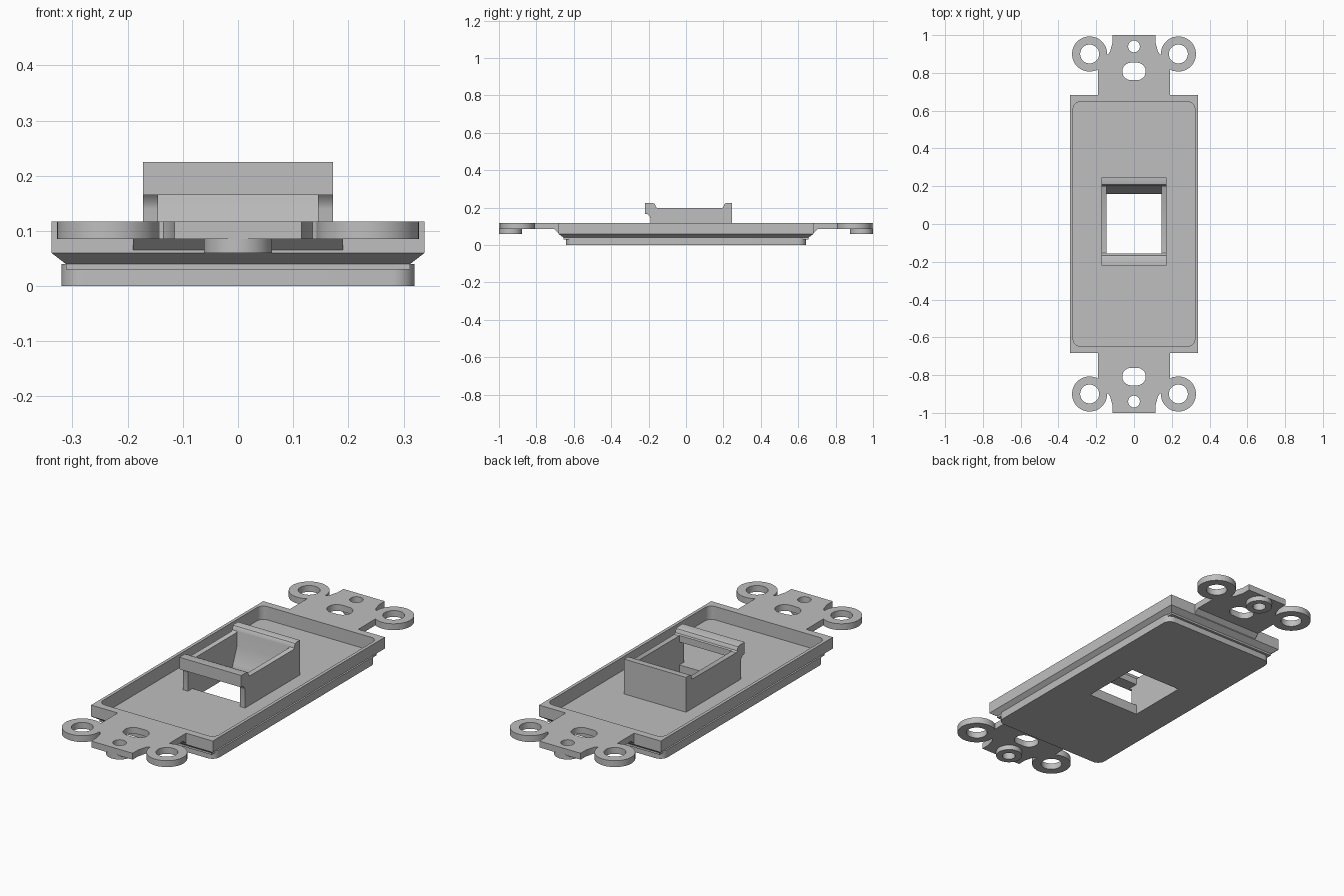
import bpy, bmesh
from math import sin, cos, pi
from mathutils import Vector

if "Cube" in bpy.data.objects:
    bpy.data.objects.remove(bpy.data.objects["Cube"])

GREY = (0.52, 0.52, 0.52, 1)
plastic = bpy.data.materials.new("grey plastic")
plastic.use_nodes = True
plastic.diffuse_color = GREY
plastic.node_tree.nodes["Principled BSDF"].inputs["Base Color"].default_value = GREY


def solid(name, loops):
    """Closed solid lofted through matching loops of 3D points."""
    bm = bmesh.new()
    rings = [[bm.verts.new(p) for p in loop] for loop in loops]
    n = len(rings[0])
    for a, b in zip(rings, rings[1:]):
        for i in range(n):
            j = (i + 1) % n
            bm.faces.new((a[i], a[j], b[j], b[i]))
    bm.faces.new(rings[0])
    bm.faces.new(rings[-1])
    bmesh.ops.recalc_face_normals(bm, faces=bm.faces[:])
    mesh = bpy.data.meshes.new(name)
    bm.to_mesh(mesh)
    bm.free()
    mesh.materials.append(plastic)
    obj = bpy.data.objects.new(name, mesh)
    bpy.context.collection.objects.link(obj)
    return obj


def prism(name, outline, z0, z1):
    return solid(name, [[(x, y, z) for x, y in outline] for z in (z0, z1)])


def side_prism(name, profile, half_width):
    """Extrude a (y, z) profile across x."""
    return solid(name, [[(x, y, z) for y, z in profile] for x in (-half_width, half_width)])


def rounded(hx, hy, r, cx=0, cy=0, seg=8):
    """Rounded rectangle outline; a circle or a slot when r fills it."""
    pts = []
    for k, (sx, sy) in enumerate(((1, 1), (-1, 1), (-1, -1), (1, -1))):
        for i in range(seg + 1):
            a = (k + i / seg) * pi / 2
            p = Vector((cx + sx * (hx - r) + r * cos(a), cy + sy * (hy - r) + r * sin(a)))
            if not pts or (p - pts[-1]).length > 1e-5:
                pts.append(p)
    if (pts[0] - pts[-1]).length < 1e-5:
        pts.pop()
    return pts


def circle(r, cx, cy):
    return rounded(r, r, r, cx, cy, 12)


def bake(obj):
    deps = bpy.context.evaluated_depsgraph_get()
    mesh = bpy.data.meshes.new_from_object(obj.evaluated_get(deps))
    obj.modifiers.clear()
    obj.data = mesh


def combine(obj, others, operation, keep=False):
    for other in others:
        mod = obj.modifiers.new("bool", 'BOOLEAN')
        mod.operation, mod.solver, mod.object = operation, 'EXACT', other
        bake(obj)
        if not keep:
            bpy.data.objects.remove(other)


# Frame: vertical rim with a chamfered underside
def rect(hx, hy, z):
    return [(hx, hy, z), (-hx, hy, z), (-hx, -hy, z), (hx, -hy, z)]


faceplate = solid("faceplate", [rect(0.312, 0.655, 0.03), rect(0.312, 0.655, 0.04),
                                rect(0.338, 0.683, 0.06), rect(0.338, 0.683, 0.117)])
raised_panel = prism("raised_panel", rounded(0.32, 0.642, 0.04), 0, 0.04)
combine(faceplate, [raised_panel], 'UNION')
recess = prism("recess", rounded(0.322, 0.646, 0.035), 0.05, 0.3)
combine(faceplate, [recess], 'DIFFERENCE')

# Jack housing: side profile with a hooked front lip and a rounded rear lip
housing = side_prism("jack_housing", [
    (-0.19, 0.05), (-0.19, 0.14), (-0.193, 0.153), (-0.205, 0.165), (-0.22, 0.165),
    (-0.22, 0.225), (-0.18, 0.225), (-0.168, 0.221), (-0.163, 0.212), (-0.161, 0.203),
    (-0.153, 0.197), (0.192, 0.197), (0.2, 0.202), (0.203, 0.214), (0.208, 0.222),
    (0.216, 0.225), (0.245, 0.225), (0.245, 0.05)], 0.172)

# Jack opening through the housing and panel, with a sloped rear wall
opening = side_prism("opening", [(-0.155, -0.1), (-0.155, 0.4), (0.2, 0.4),
                                 (0.2, 0.13), (0.16, 0.03), (0.16, -0.1)], 0.145)
front_gap = side_prism("front_gap", [(-0.3, 0.0), (-0.3, 0.165), (-0.1, 0.165), (-0.1, 0.0)], 0.145)
combine(housing, [opening], 'DIFFERENCE', keep=True)
combine(housing, [front_gap], 'DIFFERENCE')
combine(faceplate, [opening], 'DIFFERENCE')

# Mounting ears: necked tab, two rings and a screw boss
half = [(0.19, 0.683), (0.19, 0.9), (0.15, 0.895), (0.135, 0.9), (0.126, 0.915),
        (0.121, 0.935), (0.115, 0.955), (0.115, 1.0)]
ears = prism("mounting_ears", half + [(-x, y) for x, y in reversed(half)], 0.085, 0.117)
combine(ears, [prism("ring", circle(0.093, s * 0.235, 0.9), 0.085, 0.117) for s in (1, -1)], 'UNION')
combine(ears, [prism("boss", circle(0.062, 0, 0.938), 0.06, 0.1)], 'UNION')
holes = [prism("ring_hole", circle(0.05, s * 0.235, 0.9), -0.1, 0.3) for s in (1, -1)]
holes += [prism("screw_hole", circle(0.031, 0, 0.94), -0.1, 0.3),
          prism("slot", rounded(0.062, 0.046, 0.045, 0, 0.808), -0.1, 0.3)]
combine(ears, holes, 'DIFFERENCE')

# Sloped gussets under the ear necks
gusset = side_prism("ear_gussets", [(0.683, 0.065), (0.683, 0.085), (0.705, 0.085)], 0.19)

# Mirror the end parts to the other end
for obj in (ears, gusset):
    mod = obj.modifiers.new("mirror", 'MIRROR')
    mod.use_axis = (False, True, False)
    mod.use_clip = False
    mod.use_mirror_merge = False
    bake(obj)

# Smooth the rounded walls, keep the edges sharp
bpy.ops.object.select_all(action='DESELECT')
for obj in (faceplate, housing, ears, gusset):
    obj.select_set(True)
bpy.context.view_layer.objects.active = faceplate
bpy.ops.object.shade_smooth_by_angle(angle=0.6)
